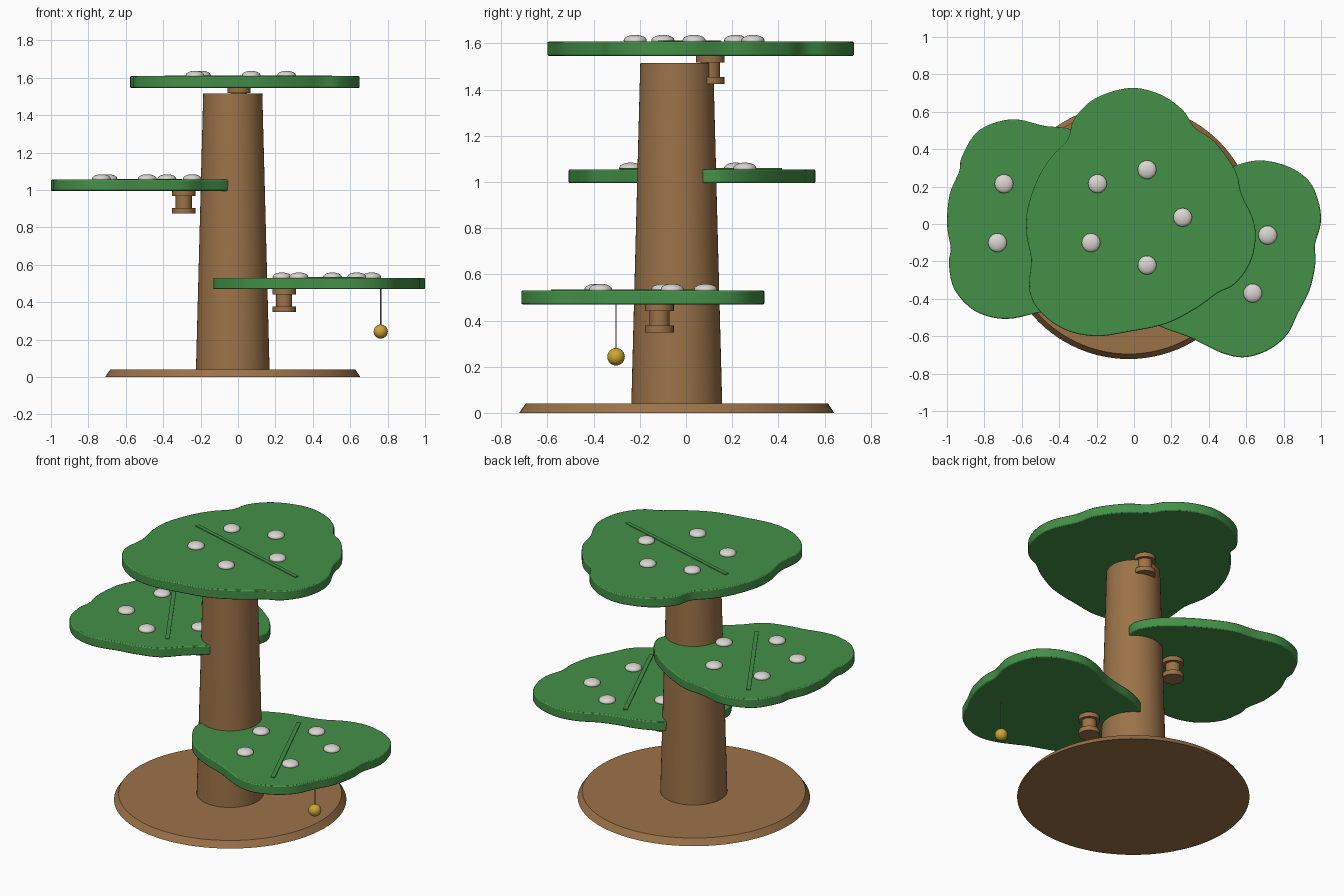
import bpy, bmesh, math
from mathutils import Vector

if "Cube" in bpy.data.objects:
    bpy.data.objects.remove(bpy.data.objects["Cube"])


def material(name, rgb):
    m = bpy.data.materials.new(name)
    m.diffuse_color = (*rgb, 1)
    m.use_nodes = True
    m.node_tree.nodes["Principled BSDF"].inputs["Base Color"].default_value = m.diffuse_color
    return m


WOOD = material("wood brown", (0.33, 0.17, 0.066))
GREEN = material("leaf green", (0.058, 0.28, 0.064))
WHITE = material("off white", (0.70, 0.67, 0.63))
GOLD = material("gold", (0.60, 0.38, 0.035))
GREY = material("cord grey", (0.25, 0.25, 0.25))
CX, CY = -0.028, -0.04          # trunk axis


def finish(ob, name, mat, smooth=True):
    ob.name = name
    ob.data.materials.clear()
    ob.data.materials.append(mat)
    if smooth:
        bpy.ops.object.select_all(action='DESELECT')
        ob.select_set(True)
        bpy.context.view_layer.objects.active = ob
        bpy.ops.object.shade_smooth_by_angle(angle=math.radians(35))
    return ob


def from_bmesh(bm, name, mat, smooth=True):
    bmesh.ops.recalc_face_normals(bm, faces=bm.faces)
    me = bpy.data.meshes.new(name)
    bm.to_mesh(me)
    bm.free()
    ob = bpy.data.objects.new(name, me)
    bpy.context.collection.objects.link(ob)
    return finish(ob, name, mat, smooth)


def lathe(name, profile, centre, mat, sides=64):
    """Closed solid of revolution from (radius, z) points, bottom to top."""
    bm = bmesh.new()
    rings = []
    for r, z in profile:
        rings.append([bm.verts.new((centre[0] + r * math.cos(2 * math.pi * i / sides),
                                    centre[1] + r * math.sin(2 * math.pi * i / sides), z))
                      for i in range(sides)])
    for a, b in zip(rings, rings[1:]):
        for i in range(sides):
            j = (i + 1) % sides
            bm.faces.new((a[i], a[j], b[j], b[i]))
    bm.faces.new(rings[0][::-1])
    bm.faces.new(rings[-1])
    return from_bmesh(bm, name, mat)


def closed_curve(pts, steps=5):
    """Catmull-Rom curve through a closed list of points."""
    p = [Vector(q) for q in pts]
    out, n = [], len(p)
    for i in range(n):
        a, b, c, d = p[i - 1], p[i], p[(i + 1) % n], p[(i + 2) % n]
        for k in range(steps):
            t = k / steps
            out.append(0.5 * (2 * b + (c - a) * t + (2 * a - 5 * b + 4 * c - d) * t * t
                              + (3 * b - a - 3 * c + d) * t ** 3))
    return out


def leaf_platform(name, outline, z0, z1, rib, dots, spool):
    # leaf board with softened rim
    bm = bmesh.new()
    face = bm.faces.new([bm.verts.new((v.x, v.y, z0)) for v in closed_curve(outline)])
    ext = bmesh.ops.extrude_face_region(bm, geom=[face])
    bmesh.ops.translate(bm, vec=(0, 0, z1 - z0),
                        verts=[g for g in ext["geom"] if isinstance(g, bmesh.types.BMVert)])
    ob = from_bmesh(bm, name + "_leaf", GREEN)
    bev = ob.modifiers.new("rim", 'BEVEL')
    bev.width = 0.006
    bev.segments = 2
    bev.limit_method = 'ANGLE'
    bev.angle_limit = math.radians(50)
    # straight centre vein
    a, b = Vector(rib[0]), Vector(rib[1])
    bpy.ops.mesh.primitive_cube_add(size=1, location=(*((a + b) / 2), z1))
    vein = bpy.context.object
    vein.scale = ((b - a).length, 0.025, 0.009)
    vein.rotation_euler.z = math.atan2(b.y - a.y, b.x - a.x)
    finish(vein, name + "_vein", GREEN, False)
    # flattened domes
    for i, (x, y) in enumerate(dots):
        bpy.ops.mesh.primitive_uv_sphere_add(segments=24, ring_count=12, radius=1,
                                             location=(x, y, z1 + 0.005))
        dome = bpy.context.object
        dome.scale = (0.05, 0.05, 0.024)
        finish(dome, f"{name}_dome_{i + 1}", WHITE)
    # spool-shaped knob below
    prof = [(0.062, -0.122), (0.062, -0.092), (0.043, -0.092),
            (0.043, -0.028), (0.062, -0.028), (0.062, 0.004)]
    lathe(name + "_spool", [(r, z0 + z) for r, z in prof], spool, WOOD, 32)


# base and trunk
lathe("base", [(0.682, 0), (0.655, 0.04)], (CX, CY), WOOD, 96)
lathe("trunk", [(0.197, 0.03), (0.158, 1.516)], (CX, CY), WOOD, 64)

# top platform
leaf_platform(
    "top",
    [(-0.025, 0.727), (0.135, 0.695), (0.26, 0.61), (0.325, 0.515), (0.43, 0.44), (0.54, 0.29),
     (0.575, 0.16), (0.635, 0.03), (0.65, -0.08), (0.62, -0.21), (0.54, -0.32), (0.445, -0.37),
     (0.35, -0.44), (0.215, -0.515), (0.11, -0.55), (-0.025, -0.575), (-0.2, -0.60),
     (-0.37, -0.565), (-0.505, -0.465), (-0.56, -0.35), (-0.55, -0.19), (-0.575, -0.055),
     (-0.57, 0.08), (-0.515, 0.24), (-0.44, 0.36), (-0.355, 0.45), (-0.32, 0.56), (-0.21, 0.67)],
    1.546, 1.608, ((-0.39, 0.14), (0.50, -0.11)),
    [(0.07, 0.29), (-0.195, 0.215), (-0.23, -0.10), (0.07, -0.22), (0.26, 0.035)],
    (0.005, 0.105))

# middle platform, on the left
leaf_platform(
    "middle",
    [(-0.35, 0.51), (-0.48, 0.525), (-0.655, 0.56), (-0.83, 0.50), (-0.92, 0.36), (-0.935, 0.28),
     (-0.985, 0.16), (-1.0, 0.0), (-0.98, -0.13), (-0.99, -0.21), (-0.96, -0.35), (-0.85, -0.465),
     (-0.69, -0.508), (-0.514, -0.475), (-0.4, -0.455), (-0.27, -0.41), (-0.17, -0.31),
     (-0.06, -0.215), (0.0, -0.12), (0.06, 0.0), (0.11, 0.1), (0.1, 0.18), (0.03, 0.28),
     (-0.08, 0.37), (-0.22, 0.455)],
    0.995, 1.055, ((-0.735, 0.41), (-0.31, -0.28)),
    [(-0.695, 0.215), (-0.73, -0.10), (-0.485, -0.24), (-0.245, -0.04), (-0.38, 0.255)],
    (-0.29, 0.01))

# lower platform, on the right
leaf_platform(
    "lower",
    [(0.55, 0.315), (0.68, 0.34), (0.83, 0.305), (0.94, 0.225), (0.99, 0.105), (0.998, 0.0),
     (0.968, -0.11), (0.97, -0.21), (0.94, -0.35), (0.875, -0.48), (0.82, -0.59), (0.725, -0.67),
     (0.6, -0.712), (0.485, -0.695), (0.375, -0.645), (0.295, -0.605), (0.135, -0.545),
     (0.0, -0.46), (-0.09, -0.34), (-0.13, -0.25), (-0.12, -0.16), (-0.08, -0.06), (0.0, 0.05),
     (0.07, 0.14), (0.2, 0.2), (0.32, 0.225), (0.437, 0.26)],
    0.47, 0.53, ((0.345, 0.13), (0.655, -0.58)),
    [(0.715, -0.06), (0.505, 0.085), (0.235, -0.10), (0.325, -0.39), (0.635, -0.37)],
    (0.247, -0.115))

# hanging ball on a cord
lathe("cord", [(0.003, 0.26), (0.003, 0.475)], (0.763, -0.303), GREY, 8)
bpy.ops.mesh.primitive_ico_sphere_add(subdivisions=3, radius=0.038, location=(0.763, -0.303, 0.243))
finish(bpy.context.object, "hanging_ball", GOLD)
